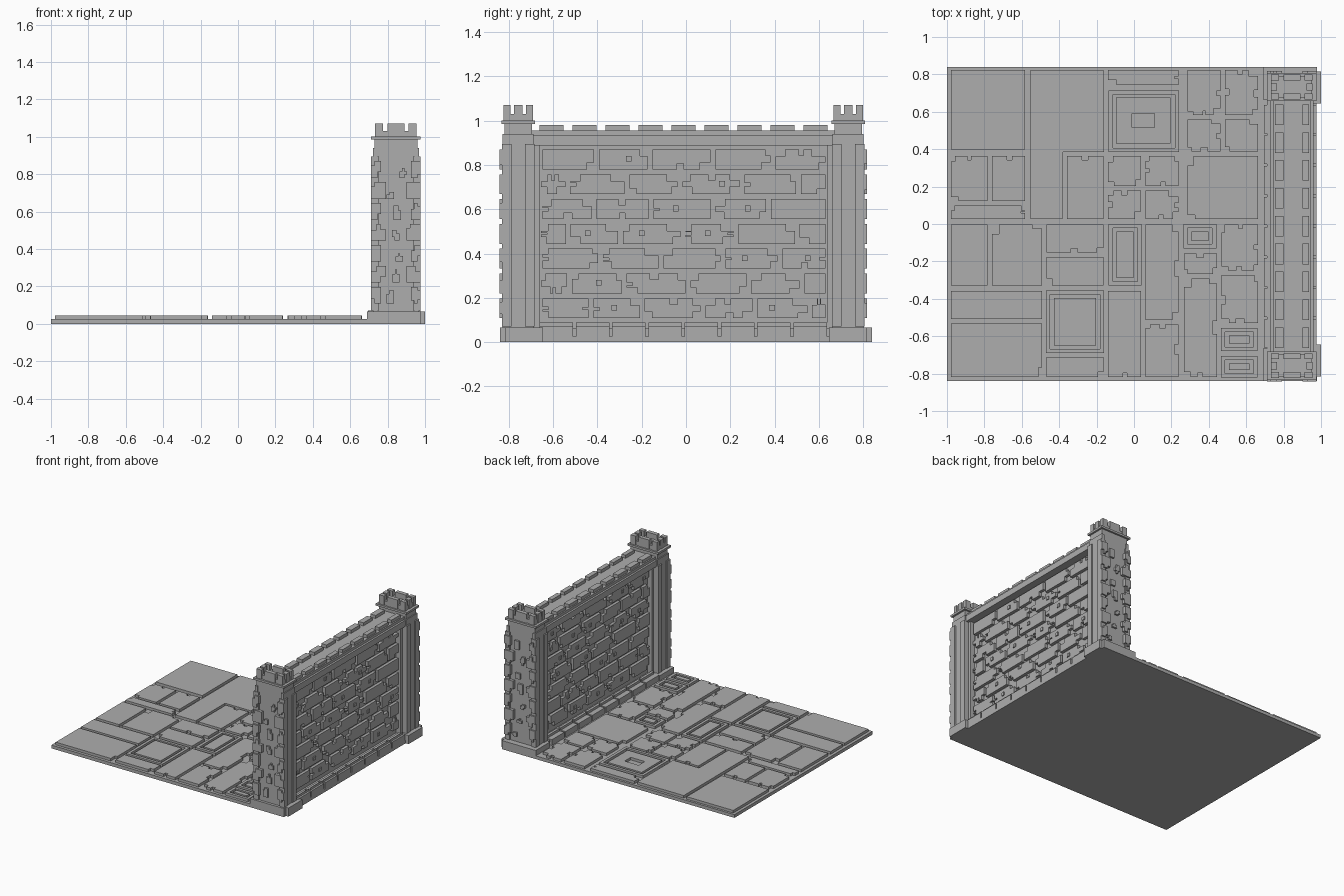
import bpy, bmesh, random
from mathutils import Vector

rng = random.Random(7)
old = bpy.data.objects.get("Cube")
if old:
    bpy.data.objects.remove(old)

stone = bpy.data.materials.new("grey_stone")
stone.use_nodes = True
GREY = (0.42, 0.42, 0.42, 1)
stone.diffuse_color = GREY
stone.node_tree.nodes["Principled BSDF"].inputs["Base Color"].default_value = GREY


def finish(bm, name):
    bmesh.ops.recalc_face_normals(bm, faces=bm.faces)
    mesh = bpy.data.meshes.new(name)
    bm.to_mesh(mesh)
    bm.free()
    mesh.materials.append(stone)
    obj = bpy.data.objects.new(name, mesh)
    bpy.context.collection.objects.link(obj)
    return obj


def prism(bm, outline, axis, lo, hi):
    """Extrude a flat outline along one axis (0 = x, 1 = y, 2 = z)."""
    def place(u, v):
        p = [u, v]
        p.insert(axis, lo)
        return p
    face = bm.faces.new([bm.verts.new(place(u, v)) for u, v in outline])
    top = bmesh.ops.extrude_face_region(bm, geom=[face])["geom"]
    move = Vector((0, 0, 0))
    move[axis] = hi - lo
    bmesh.ops.translate(bm, vec=move, verts=[v for v in top if isinstance(v, bmesh.types.BMVert)])


def rect(u0, v0, u1, v1):
    return [(u0, v0), (u1, v0), (u1, v1), (u0, v1)]


def box(bm, x0, x1, y0, y1, z0, z1):
    prism(bm, rect(x0, y0, x1, y1), 2, z0, z1)


def chipped(u0, v0, u1, v1, corner=0.4, edge=0.3, depth=0.022):
    """Rectangle outline with random stepped chips at corners and edges."""
    pts = [Vector(p) for p in rect(u0, v0, u1, v1)]
    out = []
    for i, p in enumerate(pts):
        after, before = pts[(i + 1) % 4] - p, pts[i - 1] - p
        if rng.random() < corner:
            a = before.normalized() * min(rng.uniform(0.8, 1.8) * depth, before.length * 0.35)
            b = after.normalized() * min(rng.uniform(0.8, 2.4) * depth, after.length * 0.35)
            out += [p + a, p + a + b, p + b]
        else:
            out.append(p)
        if rng.random() < edge:
            inward = before.normalized() * min(depth, before.length * 0.3)
            s, e = p + after * rng.uniform(0.4, 0.47), p + after * rng.uniform(0.53, 0.62)
            out += [s, s + inward, e + inward, e]
    return [tuple(p) for p in out]


# Floor slab
FLOOR, TILE = 0.025, 0.045
bm = bmesh.new()
box(bm, -1, 0.975, -0.84, 0.84, 0, FLOOR)
finish(bm, "floor_slab")

# Plain floor tiles: each strip is cut at the listed y lines
strips = [
    (-0.99, -0.57, [0.015, 0.11]), (-0.99, -0.77, [0.11, 0.375]),
    (-0.77, -0.57, [0.11, 0.375]), (-0.99, -0.57, [0.385, 0.835]),
    (-0.37, -0.15, [0.015, 0.375]), (-0.15, 0.25, [0.73, 0.835]),
    (-0.15, 0.05, [0.015, 0.19, 0.375]), (0.05, 0.25, [0.015, 0.19, 0.375]),
    (0.275, 0.475, [0.375, 0.57, 0.835]), (0.475, 0.675, [0.375, 0.57, 0.835]),
    (0.275, 0.675, [0.015, 0.375]),
    (-0.99, -0.77, [-0.34, 0.01]), (-0.77, -0.48, [-0.34, 0.01]),
    (-0.99, -0.48, [-0.83, -0.52, -0.345]),
    (-0.48, -0.15, [-0.34, -0.165, 0.01]), (-0.48, -0.15, [-0.83, -0.7]),
    (-0.15, 0.05, [-0.83, -0.345]), (0.05, 0.25, [-0.83, -0.525, 0.01]),
    (0.255, 0.455, [-0.83, -0.28, -0.145]),
    (0.455, 0.675, [-0.54, -0.26, 0.01]),
]
GAP = 0.012
bm = bmesh.new()
for x0, x1, cuts in strips:
    for y0, y1 in zip(cuts, cuts[1:]):
        chance = 0.45 if x0 > -0.2 else 0.15
        prism(bm, chipped(x0 + GAP, y0 + GAP, x1 - GAP, y1 - GAP, chance, chance), 2, FLOOR - 0.005, TILE)
ell = [(-0.555, 0.03), (-0.38, 0.03), (-0.38, 0.385), (-0.16, 0.385), (-0.16, 0.82), (-0.555, 0.82)]
prism(bm, ell, 2, FLOOR - 0.005, TILE)
finish(bm, "floor_tiles")


def ring(bm, x0, y0, x1, y1, w):
    """Raised square ring of four butted bars."""
    for a in (rect(x0, y0, x1, y0 + w), rect(x0, y1 - w, x1, y1),
              rect(x0, y0 + w, x0 + w, y1 - w), rect(x1 - w, y0 + w, x1, y1 - w)):
        prism(bm, a, 2, FLOOR - 0.005, TILE)


# Framed floor tiles: border ring, groove and centre plate
bm = bmesh.new()
framed = [(-0.47, -0.69, -0.16, -0.355), (-0.135, -0.33, 0.04, 0),
          (0.265, -0.13, 0.44, 0), (0.465, -0.68, 0.66, -0.555), (0.465, -0.82, 0.66, -0.705)]
for x0, y0, x1, y1 in framed:
    ring(bm, x0, y0, x1, y1, 0.022)
    box(bm, x0 + 0.042, x1 - 0.042, y0 + 0.04, y1 - 0.04, FLOOR - 0.005, TILE)
ring(bm, -0.135, 0.385, 0.24, 0.715, 0.022)
ring(bm, -0.095, 0.43, 0.195, 0.675, 0.085)
finish(bm, "framed_floor_tiles")

# Wall layout
MID_X, MID_Y = 0.845, -0.0125
HALF = 0.655                       # half length of the brick panel
LOW, HIGH = MID_Y - HALF, MID_Y + HALF

# Plinth with separate blocks along both faces
bm = bmesh.new()
box(bm, 0.71, 0.96, -0.84, 0.84, 0, 0.064)
COUNT = 8
step = 2 * HALF / COUNT
for i in range(COUNT):
    y = LOW + i * step
    for x0, x1 in ((0.695, 0.77), (0.92, 0.975)):
        box(bm, x0, x1, y + 0.006, y + step - 0.006, 0, 0.07)
        box(bm, x0 + 0.04, x1 - 0.015, y + 0.006, y + step - 0.006, 0.06, 0.088)
finish(bm, "wall_plinth")

# Wall core
bm = bmesh.new()
box(bm, 0.79, 0.9, LOW - 0.04, HIGH + 0.04, 0.05, 0.9)
finish(bm, "wall_core")

# Staggered bricks on both faces of the wall
bm = bmesh.new()
ROWS, PITCH = 7, 0.112
for lo, hi, side in ((0.768, 0.795, -1), (0.895, 0.922, 1)):
    for row in range(ROWS):
        z0 = 0.108 + row * PITCH
        y = LOW + 0.02 - (0.13 if row % 2 else 0)
        while y < HIGH - 0.05:
            wide = rng.uniform(0.2, 0.27)
            a, b = max(y, LOW + 0.012), min(y + wide, HIGH - 0.012)
            if b - a > 0.04:
                prism(bm, chipped(a, z0, b, z0 + 0.09, 0.5, 0.2, 0.027), 0, lo, hi)
            if b - a > 0.15 and rng.random() < 0.35:
                c, d = rng.uniform(a + 0.05, b - 0.07), z0 + 0.035
                face = hi if side > 0 else lo
                box(bm, face - 0.007, face + 0.007, c, c + 0.025, d, d + 0.025)
            y += wide + 0.022
finish(bm, "wall_bricks")

# Panel side trims and stepped top beam
bm = bmesh.new()
for s in (-1, 1):
    for inner, outer, half in ((HALF - 0.005, HALF + 0.03, 0.092), (HALF + 0.025, HALF + 0.07, 0.108)):
        y0, y1 = sorted((MID_Y + s * inner, MID_Y + s * outer))
        box(bm, MID_X - half, MID_X + half, y0, y1, 0.06, 0.9)
box(bm, 0.73, 0.96, LOW - 0.04, HIGH + 0.04, 0.888, 0.935)
box(bm, 0.745, 0.945, LOW - 0.04, HIGH + 0.04, 0.935, 0.956)
finish(bm, "wall_frame")

# Low battlement blocks on the beam
bm = bmesh.new()
for i in range(9):
    y = LOW + 0.005 + i * 0.149
    for x0, x1 in ((0.755, 0.8), (0.9, 0.935)):
        box(bm, x0, x1, y, min(y + 0.11, HIGH + 0.02), 0.95, 0.98)
finish(bm, "wall_battlements")

# End pillars with quoins, chips, collar and crown
for name, cy, s in (("front", MID_Y - 0.745, -1), ("back", MID_Y + 0.745, 1)):
    bm = bmesh.new()
    box(bm, 0.69, 0.978, *sorted((s * 0.665, s * 0.84)), 0, 0.066)
    box(bm, 0.9, 1.0, *sorted((s * 0.645, s * 0.815)), 0, 0.066)
    finish(bm, name + "_pillar_base")

    bm = bmesh.new()
    box(bm, 0.73, 0.96, cy - 0.062, cy + 0.062, 0.06, 0.99)
    for x0, x1 in ((0.712, 0.755), (0.935, 0.977)):
        box(bm, x0 + 0.01, x1 - 0.01, cy - 0.07, cy + 0.07, 0.06, 0.94)
        for t in (-1, 1):
            y0, y1 = sorted((cy + t * 0.03, cy + t * 0.074))
            prism(bm, rect(y0, 0.07, y1, 0.895), 0, x0, x1)
    finish(bm, name + "_pillar_shaft")

    bm = bmesh.new()
    for row in range(ROWS):
        z = 0.108 + row * PITCH
        for x0, x1 in ((0.712, 0.765), (0.925, 0.977)):
            grow = 0.025 if row % 2 else 0
            a, b = (x0, x1 + grow) if x0 < MID_X else (x0 - grow, x1)
            y0, y1 = sorted((cy + s * 0.05, cy + s * 0.085))
            prism(bm, chipped(a, z, b, z + 0.09, 0.3, 0, 0.02), 1, y0, y1)
        x = rng.uniform(0.79, 0.88)
        y0, y1 = sorted((cy + s * 0.05, cy + s * 0.076))
        prism(bm, chipped(x, z, x + 0.04, z + rng.uniform(0.03, 0.08), 0.5, 0, 0.015), 1, y0, y1)
    finish(bm, name + "_pillar_quoins")

    bm = bmesh.new()
    box(bm, 0.712, 0.975, cy - 0.076, cy + 0.076, 0.984, 1.0)
    box(bm, 0.735, 0.95, cy - 0.06, cy + 0.06, 0.94, 1.03)
    for x0, x1 in ((0.732, 0.775), (0.8, 0.89), (0.912, 0.955)):
        for t in (-1, 1):
            y0, y1 = sorted((cy + t * 0.035, cy + t * 0.066))
            box(bm, x0, x1, y0, y1, 0.99, 1.07)
    for x0, x1 in ((0.732, 0.765), (0.922, 0.955)):
        box(bm, x0, x1, cy - 0.02, cy + 0.02, 0.99, 1.07)
    finish(bm, name + "_pillar_crown")
